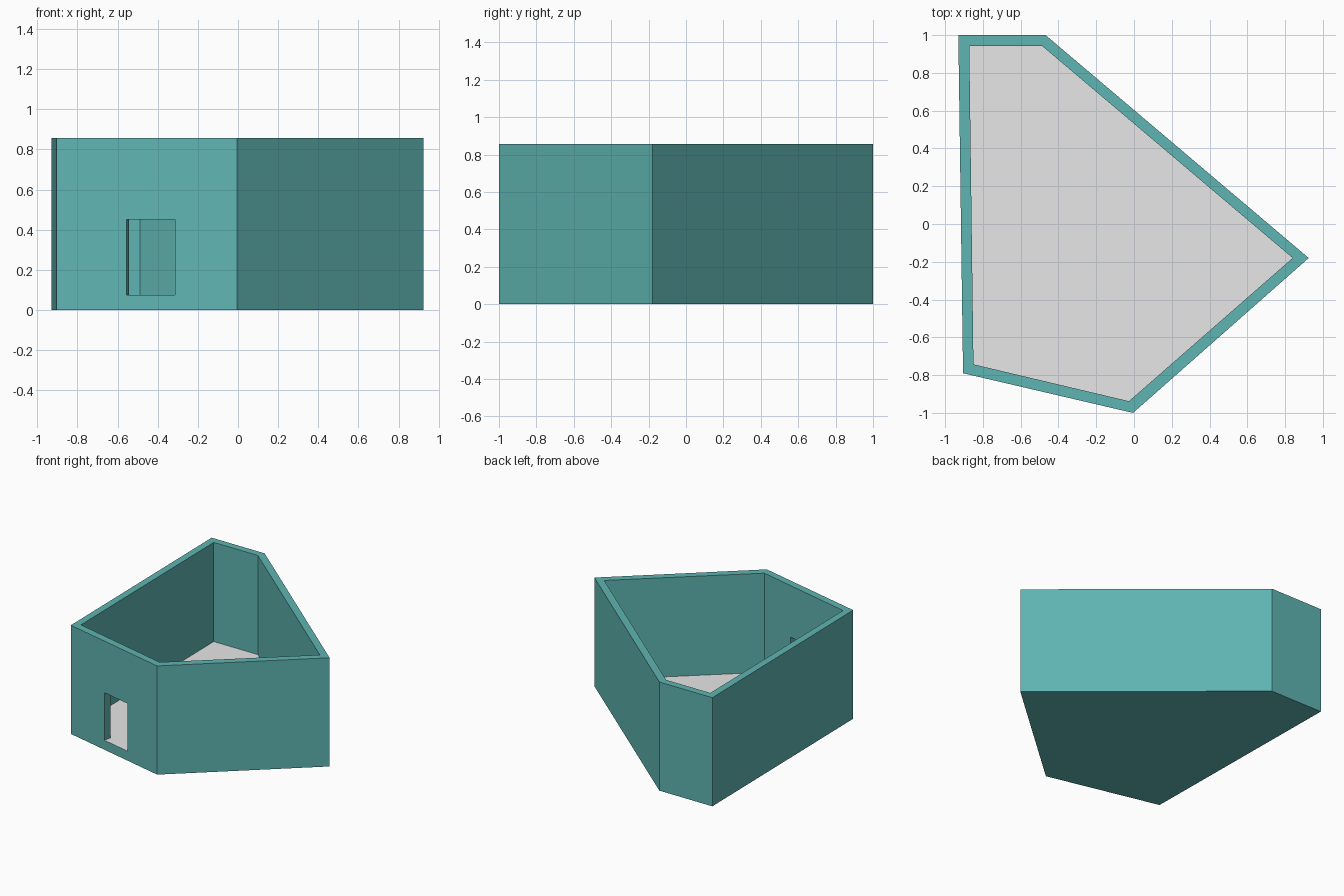
import bpy
import bmesh
from mathutils import Vector

if "Cube" in bpy.data.objects:
    bpy.data.objects.remove(bpy.data.objects["Cube"], do_unlink=True)

HEIGHT, FLOOR_Z, DOOR_TOP = 0.857, 0.075, 0.45
OUTER = [(-0.93, 1), (-0.905, -0.79), (-0.005, -1), (0.925, -0.18), (-0.468, 1)]
INNER = [(-0.872, 0.943), (-0.85, -0.743), (-0.027, -0.938), (0.84, -0.18), (-0.487, 0.943)]


def material(name, color):
    mat = bpy.data.materials.new(name)
    mat.use_nodes = True
    mat.diffuse_color = color
    mat.node_tree.nodes["Principled BSDF"].inputs["Base Color"].default_value = color
    return mat


def prism(name, outline, bottom, top):
    """Extrude a flat outline, given anticlockwise, from bottom to top."""
    bm = bmesh.new()
    face = bm.faces.new([bm.verts.new((x, y, bottom)) for x, y in outline])
    result = bmesh.ops.extrude_face_region(bm, geom=[face])
    verts = [v for v in result["geom"] if isinstance(v, bmesh.types.BMVert)]
    bmesh.ops.translate(bm, verts=verts, vec=(0, 0, top - bottom))
    bmesh.ops.recalc_face_normals(bm, faces=bm.faces)
    mesh = bpy.data.meshes.new(name)
    bm.to_mesh(mesh)
    bm.free()
    obj = bpy.data.objects.new(name, mesh)
    bpy.context.collection.objects.link(obj)
    return obj


def cut(target, cutter):
    cutter.hide_render = True
    mod = target.modifiers.new("cut", "BOOLEAN")
    mod.operation = "DIFFERENCE"
    mod.solver = "EXACT"
    mod.object = cutter
    bpy.context.view_layer.objects.active = target
    bpy.ops.object.modifier_apply(modifier=mod.name)
    bpy.data.objects.remove(cutter, do_unlink=True)


# Solid five-sided block, hollowed into an open room
room = prism("room_walls", OUTER, 0, HEIGHT)
cut(room, prism("room_cutter", INNER, FLOOR_Z, HEIGHT + 0.2))

# Doorway cut square to the front left wall
start, end = Vector(OUTER[1]), Vector(OUTER[2])
along = (end - start).normalized()
inward = Vector((-along.y, along.x))
left, right = (start + along * ((x - start.x) / along.x) for x in (-0.555, -0.315))
doorway = [p + inward * d for p, d in ((left, -0.1), (right, -0.1), (right, 0.1), (left, 0.1))]
cut(room, prism("door_cutter", doorway, FLOOR_Z, DOOR_TOP))

# Teal walls; the low faces that look up are the grey floor
room.data.materials.clear()
room.data.materials.append(material("teal_wall", (0.114, 0.462, 0.445, 1)))
room.data.materials.append(material("grey_floor", (0.8, 0.8, 0.8, 1)))
for face in room.data.polygons:
    is_floor = face.normal.z > 0.9 and face.center.z < DOOR_TOP
    face.material_index = 1 if is_floor else 0
    face.use_smooth = False
